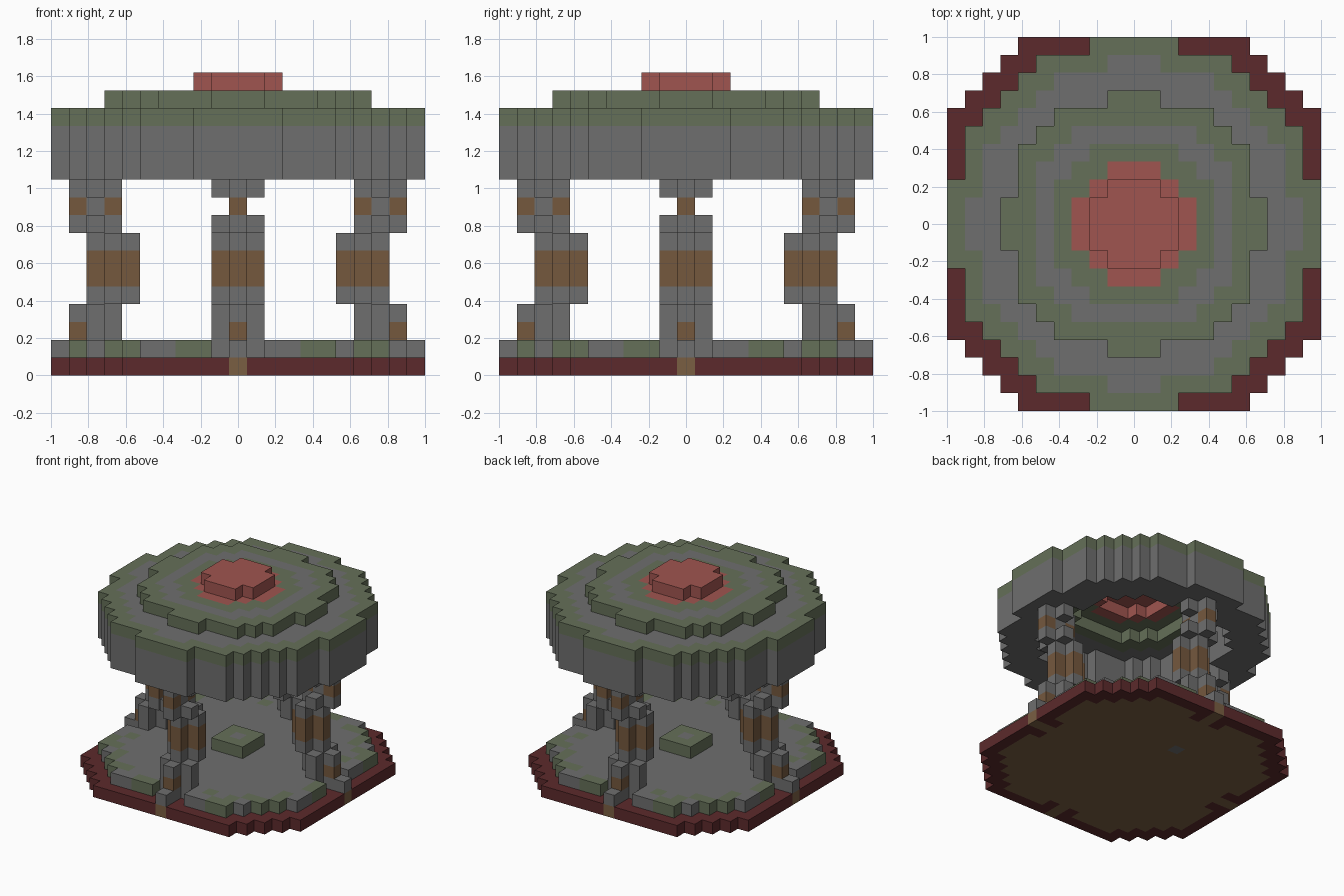
import bpy
import bmesh
from mathutils import Vector

cube = bpy.data.objects.get("Cube")
if cube:
    bpy.data.objects.remove(cube, do_unlink=True)

UNIT = 2 / 21          # block size
HALF = 10              # blocks from the centre to the rim


def make_material(name, rgb):
    mat = bpy.data.materials.new(name)
    mat.use_nodes = True
    colour = (*rgb, 1)
    mat.diffuse_color = colour
    mat.node_tree.nodes["Principled BSDF"].inputs["Base Color"].default_value = colour
    return mat


PALETTE = {
    "stone": make_material("stone grey", (0.156, 0.156, 0.156)),
    "moss": make_material("moss green", (0.130, 0.162, 0.098)),
    "red": make_material("soft red", (0.352, 0.091, 0.080)),
    "brick": make_material("dark red brick", (0.107, 0.023, 0.025)),
    "wood": make_material("brown wood", (0.178, 0.098, 0.048)),
    "earth": make_material("tan earth", (0.195, 0.114, 0.055)),
}
NAMES = list(PALETTE)

blocks = {}            # (x, y, layer) -> (part, colour)


def put(part, x, y, layer, colour):
    blocks[x, y, layer] = (part, colour)


def turn(x, y, quarter):
    for _ in range(quarter):
        x, y = -y, x
    return x, y


def fill(part, layer, inner, outer, colour_rule):
    """Ring of blocks whose squared radius lies in (inner, outer]."""
    for x in range(-HALF, HALF + 1):
        for y in range(-HALF, HALF + 1):
            r2 = x * x + y * y
            if inner < r2 <= outer:
                put(part, x, y, layer, colour_rule(r2))


# Plinth (stepped octagon) and the inset mossy floor
MOSS = [(-3, -9), (-2, -9), (4, -9), (5, -9), (-6, -8), (-5, -8), (3, -8),
        (7, -7), (8, -6), (-7, -7), (6, -7), (5, -8)]
moss_cells = {turn(x, y, q) for x, y in MOSS for q in range(4)}
gaps = {turn(side, -9, q) for side in (-1, 1) for q in range(4)}
for x in range(-HALF, HALF + 1):
    for y in range(-HALF, HALF + 1):
        if abs(x) + abs(y) > 16:
            continue
        reach = max(abs(x), abs(y))
        spur = reach == HALF and x * y == 0
        floor = spur or (reach < HALF and x * x + y * y <= 106 and (x, y) not in gaps)
        put("plinth", x, y, 0, "earth" if floor else "brick")
        if floor:
            put("floor", x, y, 1, "moss" if (x, y) in moss_cells else "stone")
put("plinth", -1, 4, 0, "stone")

# Altar block in the middle
for x in (-1, 0, 1):
    for y in (-1, 0, 1):
        put("altar", x, y, 2, "moss" if x or y else "stone")

# Four cross-shaped pillars, bulging inwards at mid height
PILLAR_NAMES = ("front_pillar", "left_pillar", "back_pillar", "right_pillar")
for q, name in enumerate(PILLAR_NAMES):
    for layer in range(2, 11):
        centre = 7 if 4 <= layer <= 7 else 8
        for side, out in ((0, 0), (0, 1), (0, -1), (1, 0), (-1, 0)):
            if layer == 9 and side:
                continue
            wooden = (layer in (5, 6) or (layer == 2 and out == 1)
                      or (layer == 9 and out != 0))
            x, y = turn(side, -(centre + out), q)
            put(name, x, y, layer, "wood" if wooden else "stone")

# Hollow roof drum, stepped ceiling and cap
for layer in (11, 12, 13):
    fill("roof_drum", layer, 52, 106, lambda r2: "stone")
fill("roof_rim", 14, 20, 106,
     lambda r2: "moss" if r2 > 82 or r2 <= 34 else "stone")
fill("roof_step", 15, 5, 52,
     lambda r2: "red" if r2 <= 10 else "stone" if 20 < r2 <= 34 else "moss")
fill("roof_cap", 16, -1, 5, lambda r2: "red")


# Turn each part into a mesh of its exposed block faces
AXES = [(Vector((1, 0, 0)), Vector((0, 1, 0)), Vector((0, 0, 1))),
        (Vector((0, 1, 0)), Vector((0, 0, 1)), Vector((1, 0, 0))),
        (Vector((0, 0, 1)), Vector((1, 0, 0)), Vector((0, 1, 0)))]


def build(part):
    bm = bmesh.new()
    cache = {}

    def vert(p):
        key = tuple(round(c * 2) for c in p)
        if key not in cache:
            cache[key] = bm.verts.new(p * UNIT)
        return cache[key]

    for cell, (owner, colour) in blocks.items():
        if owner != part:
            continue
        middle = Vector(cell) + Vector((0, 0, 0.5))
        for n, u, v in AXES:
            for sign in (1, -1):
                beside = tuple(int(a + sign * b) for a, b in zip(cell, n))
                if beside in blocks:
                    continue
                face_mid = middle + n * sign / 2
                corners = [face_mid + (u * a + v * b * sign) / 2
                           for a, b in ((-1, -1), (1, -1), (1, 1), (-1, 1))]
                face = bm.faces.new([vert(p) for p in corners])
                face.material_index = NAMES.index(colour)
    mesh = bpy.data.meshes.new(part)
    bm.to_mesh(mesh)
    bm.free()
    for mat in PALETTE.values():
        mesh.materials.append(mat)
    bpy.context.collection.objects.link(bpy.data.objects.new(part, mesh))


for part in dict.fromkeys(owner for owner, _ in blocks.values()):
    build(part)
